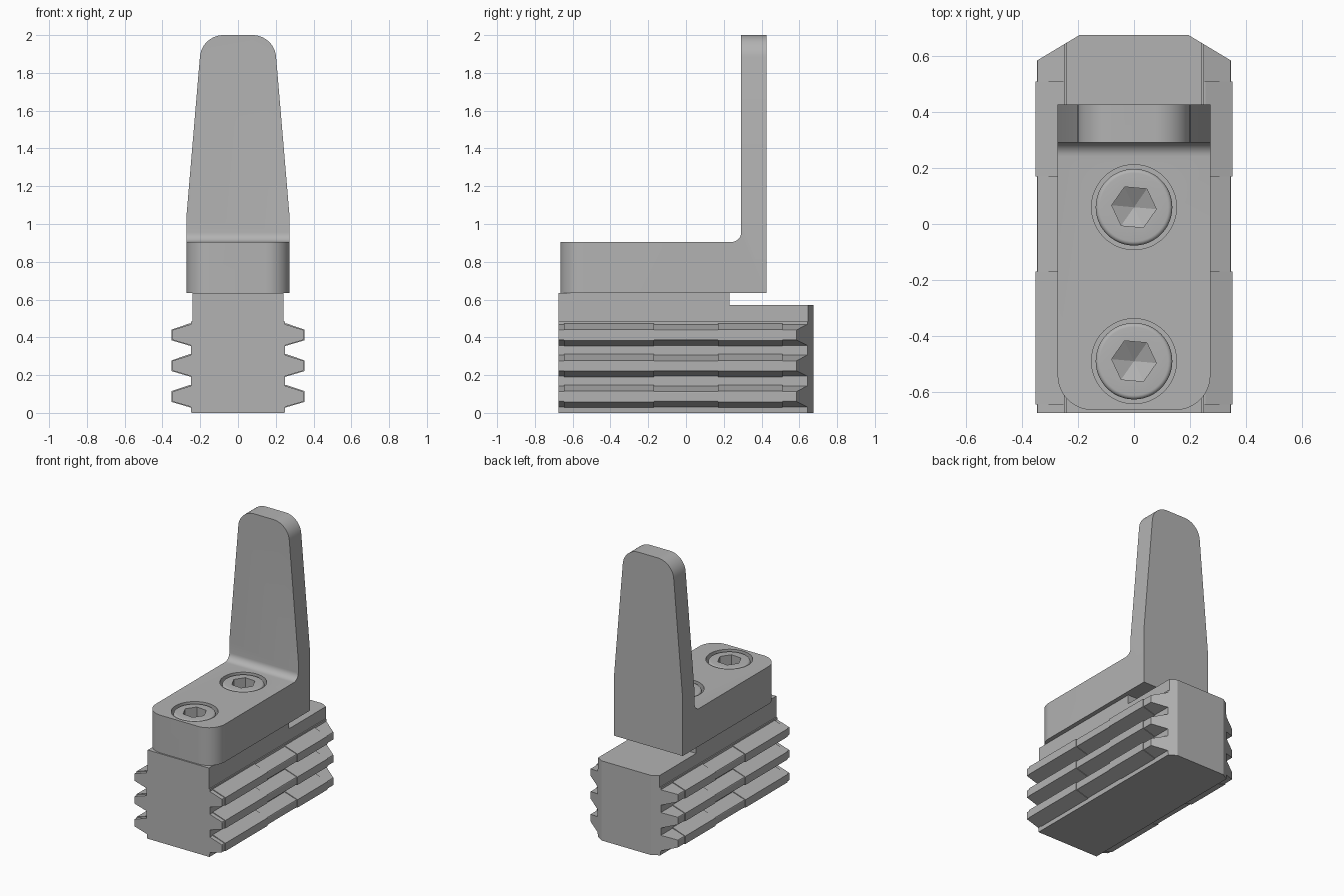
import bpy, bmesh
from math import sin, cos, pi, radians

cube = bpy.data.objects.get("Cube")
if cube:
    bpy.data.objects.remove(cube, do_unlink=True)

grey = bpy.data.materials.new("steel grey")
grey.use_nodes = True
grey.diffuse_color = (0.45, 0.45, 0.45, 1)
grey.node_tree.nodes["Principled BSDF"].inputs["Base Color"].default_value = (0.45, 0.45, 0.45, 1)


def finish(name, bm):
    bmesh.ops.recalc_face_normals(bm, faces=bm.faces)
    mesh = bpy.data.meshes.new(name)
    bm.to_mesh(mesh)
    bm.free()
    mesh.materials.append(grey)
    obj = bpy.data.objects.new(name, mesh)
    bpy.context.collection.objects.link(obj)
    return obj


def prism(name, points, axis, lo, hi):
    """Extrude a 2D outline along an axis."""
    place = {"x": lambda p, h: (h, p[0], p[1]),
             "y": lambda p, h: (p[0], h, p[1]),
             "z": lambda p, h: (p[0], p[1], h)}[axis]
    bm = bmesh.new()
    rings = [[bm.verts.new(place(p, h)) for p in points] for h in (lo, hi)]
    for ring in rings:
        bm.faces.new(ring)
    for i in range(len(points)):
        bm.faces.new((rings[0][i - 1], rings[0][i], rings[1][i], rings[1][i - 1]))
    return finish(name, bm)


def lathe(name, profile, sides, centre, phase=0.0):
    """Turn (radius, z) points about z, closed by a pole at each end."""
    x, y = centre
    bm = bmesh.new()
    low = bm.verts.new((x, y, profile[0][1]))
    high = bm.verts.new((x, y, profile[-1][1]))
    rings = [[bm.verts.new((x + r * cos(phase + 2 * pi * i / sides),
                            y + r * sin(phase + 2 * pi * i / sides), z))
              for i in range(sides)] for r, z in profile[1:-1]]
    for i in range(sides):
        bm.faces.new((low, rings[0][i - 1], rings[0][i]))
        bm.faces.new((high, rings[-1][i - 1], rings[-1][i]))
        for a, b in zip(rings, rings[1:]):
            bm.faces.new((a[i - 1], a[i], b[i], b[i - 1]))
    return finish(name, bm)


def combine(obj, cutter, operation):
    """Apply a boolean and discard the cutter."""
    cutter.hide_render = True
    mod = obj.modifiers.new("cut", "BOOLEAN")
    mod.operation, mod.object, mod.solver = operation, cutter, "EXACT"
    graph = bpy.context.evaluated_depsgraph_get()
    mesh = bpy.data.meshes.new_from_object(obj.evaluated_get(graph))
    obj.modifiers.clear()
    obj.data = mesh
    bpy.data.objects.remove(cutter, do_unlink=True)


def arc(cx, cy, r, start, end, steps=12):
    angles = [radians(start + (end - start) * i / steps) for i in range(steps + 1)]
    return [(cx + r * cos(a), cy + r * sin(a)) for a in angles]


def mirrored(half):
    """Close a right-hand half outline with its mirror image."""
    return half + [(-x, y) for x, y in reversed(half)]


def smooth(obj):
    bpy.ops.object.select_all(action="DESELECT")
    obj.select_set(True)
    bpy.context.view_layer.objects.active = obj
    bpy.ops.object.shade_smooth_by_angle(angle=radians(25))


# Serrated base: toothed cross-section, low step and chamfers at the back
pitch, base_top, front, back = 0.163, 0.635, -0.675, 0.675
half = [(0.247, 0)]
for k in range(3):
    z = k * pitch
    half += [(0.25, z + 0.032), (0.345, z + 0.06), (0.35, z + 0.065),
             (0.35, z + 0.108), (0.345, z + 0.113), (0.25, z + 0.143)]
half = [(min(x, 0.347), z) for x, z in half]
half += [(0.25, 0.485), (0.242, 0.485), (0.242, base_top)]
base = prism("serrated_base", mirrored(half), "y", front, back)
combine(base, prism("step_cutter", [(0.23, 0.57), (1, 0.57), (1, 1), (0.23, 1)], "x", -1, 1),
        "DIFFERENCE")
plan = [(0.5, -1), (0.5, 0.492), (0.195, back), (0.195, 1)]
combine(base, prism("chamfer_envelope", mirrored(plan), "z", -1, 2), "INTERSECT")

# Slightly proud tooth segments along both flanks
for side, sign in (("left", 1), ("right", -1)):
    for k in range(3):
        z = k * pitch
        tooth = [(0.2, z + 0.028), (0.25, z + 0.028), (0.352, z + 0.058),
                 (0.352, z + 0.115), (0.255, z + 0.148), (0.2, z + 0.148)]
        for place, lo, hi in (("front", -0.645, -0.17), ("back", 0.17, 0.51)):
            prism(f"{side}_{place}_tooth_{k + 1}", [(sign * x, h) for x, h in tooth], "y", lo, hi)

# Top jaw: L-shaped side, tapered finger and rounded front corners
jaw_top, width = 0.905, 0.273
side = [(-0.665, base_top), (0.427, base_top), (0.427, 2), (0.292, 2)]
side += arc(0.242, jaw_top + 0.05, 0.05, 0, -90, 8) + [(-0.665, jaw_top)]
jaw = prism("top_jaw", side, "x", -0.5, 0.5)
outline = [(width, 0.5), (width, 1.04)] + arc(0.077, 1.875, 0.125, 5, 90)
combine(jaw, prism("finger_outline", mirrored(outline), "y", -1, 1), "INTERSECT")
corner = arc(width - 0.125, -0.54, 0.125, -90, 0) + [(width, 1)]
combine(jaw, prism("jaw_plan", mirrored(corner), "z", 0, 3), "INTERSECT")

# Socket screws in counterbores
for place, y in (("front", -0.49), ("back", 0.06)):
    bore = lathe("bore", [(0, 0.72), (0.152, 0.72), (0.152, 1), (0, 1)], 48, (0, y))
    combine(jaw, bore, "DIFFERENCE")
    rim = [(r, z) for r, z in arc(0.122, 0.885, 0.015, 0, 90, 5)]
    screw = lathe(place + "_screw", [(0, 0.715), (0.137, 0.715)] + rim + [(0, 0.9)], 48, (0, y))
    socket = lathe("socket", [(0, 0.78), (0.08, 0.825), (0.08, 1), (0, 1)], 6, (0, y), radians(-5))
    combine(screw, socket, "DIFFERENCE")
    smooth(screw)
smooth(jaw)
